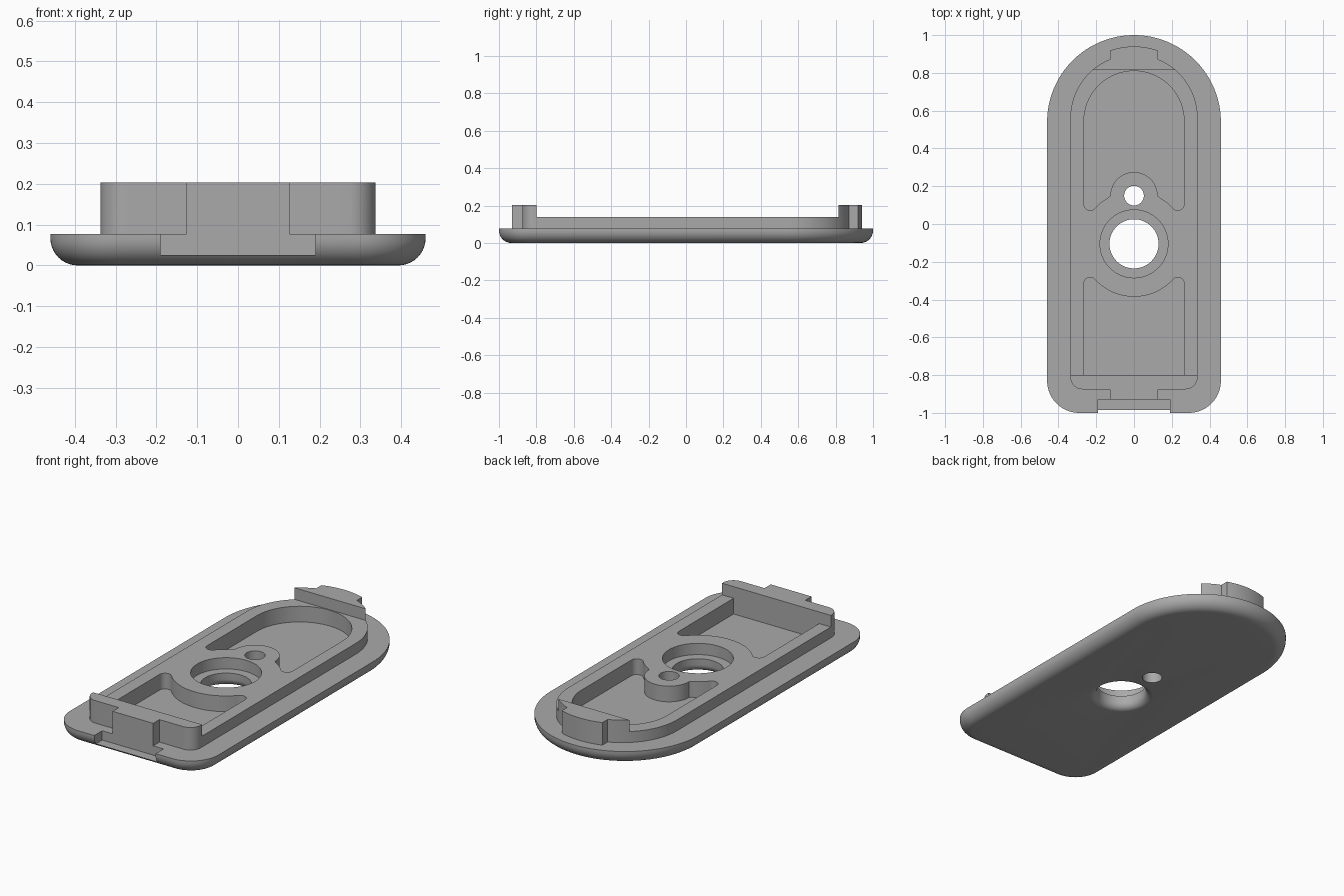
import bpy, bmesh, math
from math import pi, sqrt, atan2

if "Cube" in bpy.data.objects:
    bpy.data.objects.remove(bpy.data.objects["Cube"])

grey = bpy.data.materials.new("plain grey")
grey.diffuse_color = (0.4, 0.4, 0.4, 1)
grey.use_nodes = True
grey.node_tree.nodes["Principled BSDF"].inputs["Base Color"].default_value = grey.diffuse_color

BASE, RIM, TALL = 0.077, 0.138, 0.203   # top heights of the three levels
FLOOR, LEDGE = 0.05, 0.075              # pocket floor, counterbore ledge


def arc(cx, cy, r, a0, a1, n=24):
    return [(cx + r * math.cos(a0 + (a1 - a0) * i / n),
             cy + r * math.sin(a0 + (a1 - a0) * i / n)) for i in range(n + 1)]


def loft(name, rings):
    """Solid from stacked rings of equal point count: [(points, z), ...]."""
    bm = bmesh.new()
    loops = [[bm.verts.new((x, y, z)) for x, y in pts] for pts, z in rings]
    for a, b in zip(loops, loops[1:]):
        for i in range(len(a)):
            j = (i + 1) % len(a)
            bm.faces.new((a[i], a[j], b[j], b[i]))
    bm.faces.new(loops[0][::-1])
    bm.faces.new(loops[-1])
    bmesh.ops.recalc_face_normals(bm, faces=bm.faces)
    mesh = bpy.data.meshes.new(name)
    bm.to_mesh(mesh)
    bm.free()
    ob = bpy.data.objects.new(name, mesh)
    mesh.materials.append(grey)
    bpy.context.collection.objects.link(ob)
    return ob


def prism(name, pts, z0, z1):
    return loft(name, [(pts, z0), (pts, z1)])


def rect(x, y0, y1):
    return [(-x, y0), (x, y0), (x, y1), (-x, y1)]


def combine(body, other, op):
    bpy.context.view_layer.objects.active = body
    mod = body.modifiers.new("join", 'BOOLEAN')
    mod.object, mod.operation, mod.solver = other, op, 'EXACT'
    bpy.ops.object.modifier_apply(modifier=mod.name)
    bpy.data.objects.remove(other)


def arch(half, cy, r, bottom):
    """Outline with a round back end and rounded front corners of radius r."""
    return (arc(0, cy, half, 0, pi, 64)
            + arc(-half + r, bottom + r, r, pi, 1.5 * pi, 16)
            + arc(half - r, bottom + r, r, 1.5 * pi, 2 * pi, 16))


# Base plate with a rounded lower edge
F = 0.067
rings = []
for i in range(11):
    a = i / 10 * pi / 2
    d = F * (1 - math.sin(a))
    rings.append((arch(0.46 - d, 0.54, 0.17 - d, -1 + d), F * (1 - math.cos(a))))
rings.append((arch(0.46, 0.54, 0.17, -1), BASE))
plate = loft("base_plate", rings)

# Raised rim
rim_outline = arch(0.337, 0.56, 0.065, -0.875)
combine(plate, prism("rim", rim_outline, 0.06, RIM), 'UNION')

# Tall front block and its tab
r = 0.065
front = (arc(-0.337 + r, -0.875 + r, r, pi, 1.5 * pi, 16)
         + [(-0.126, -0.875), (-0.126, -0.93), (0.126, -0.93), (0.126, -0.875)]
         + arc(0.337 - r, -0.875 + r, r, 1.5 * pi, 2 * pi, 16)
         + [(0.337, -0.80), (-0.337, -0.80)])
combine(plate, prism("front_block", front, 0.06, TALL), 'UNION')

# Tall back block: a slice of the rim arc plus an arched tab
a0 = math.asin((0.815 - 0.56) / 0.337)
a1 = math.acos(0.126 / 0.337)
t = math.acos(0.126 / 0.38)
back = (arc(0, 0.56, 0.337, a0, a1, 12) + arc(0, 0.56, 0.38, t, pi - t, 16)
        + arc(0, 0.56, 0.337, pi - a1, pi - a0, 12))
combine(plate, prism("back_block", back, 0.06, TALL), 'UNION')

# Pockets whose rounded finger tips wrap around the central collar
R, f, w, cy = 0.28, 0.033, 0.265, -0.105
tx = w - f
dy = sqrt((R + f) ** 2 - tx ** 2)
ang = atan2(dy, tx)
b = 0.15
cross = math.acos(0.125 / R)
right_tip = arc(tx, cy + dy, f, ang + pi, 2 * pi, 12)
left_tip = arc(-tx, cy + dy, f, pi, 2 * pi - ang, 12)
back_pocket = (arc(0, 0.545, w, 0, pi, 64) + left_tip
               + arc(0, cy, R, pi - ang, pi - cross, 8)[1:-1]
               + arc(0, b, 0.125, pi, 0, 32)
               + arc(0, cy, R, cross, ang, 8)[1:-1] + right_tip)
front_pocket = ([(-w, -0.80), (w, -0.80)]
                + arc(tx, cy - dy, f, 0, pi - ang, 12)
                + arc(0, cy, R, -ang, ang - pi, 32)[1:-1]
                + arc(-tx, cy - dy, f, ang, pi, 12))
combine(plate, prism("back_pocket", back_pocket, FLOOR, 0.3), 'DIFFERENCE')
combine(plate, prism("front_pocket", front_pocket, FLOOR, 0.3), 'DIFFERENCE')


def circle(r, y):
    return arc(0, y, r, 0, 2 * pi, 64)[:-1]


# Counterbore, main hole with a rounded lower lip, and small hole
combine(plate, prism("counterbore", circle(0.18, cy), LEDGE, 0.3), 'DIFFERENCE')
lip = [(circle(0.18, cy), -0.05)]
for i in range(9):
    a = i / 8 * pi / 2
    lip.append((circle(0.13 + 0.04 * (1 - math.sin(a)), cy), 0.04 * (1 - math.cos(a))))
lip.append((circle(0.13, cy), 0.3))
combine(plate, loft("main_hole", lip), 'DIFFERENCE')
combine(plate, prism("small_hole", circle(0.052, b), -0.1, 0.3), 'DIFFERENCE')

# Notch in the front edge below the tab
combine(plate, prism("notch", rect(0.19, -1.1, -0.93), 0.025, 0.3), 'DIFFERENCE')

# Smooth curved walls, keep edges sharp
plate.select_set(True)
bpy.context.view_layer.objects.active = plate
bpy.ops.object.shade_smooth_by_angle(angle=math.radians(30))
